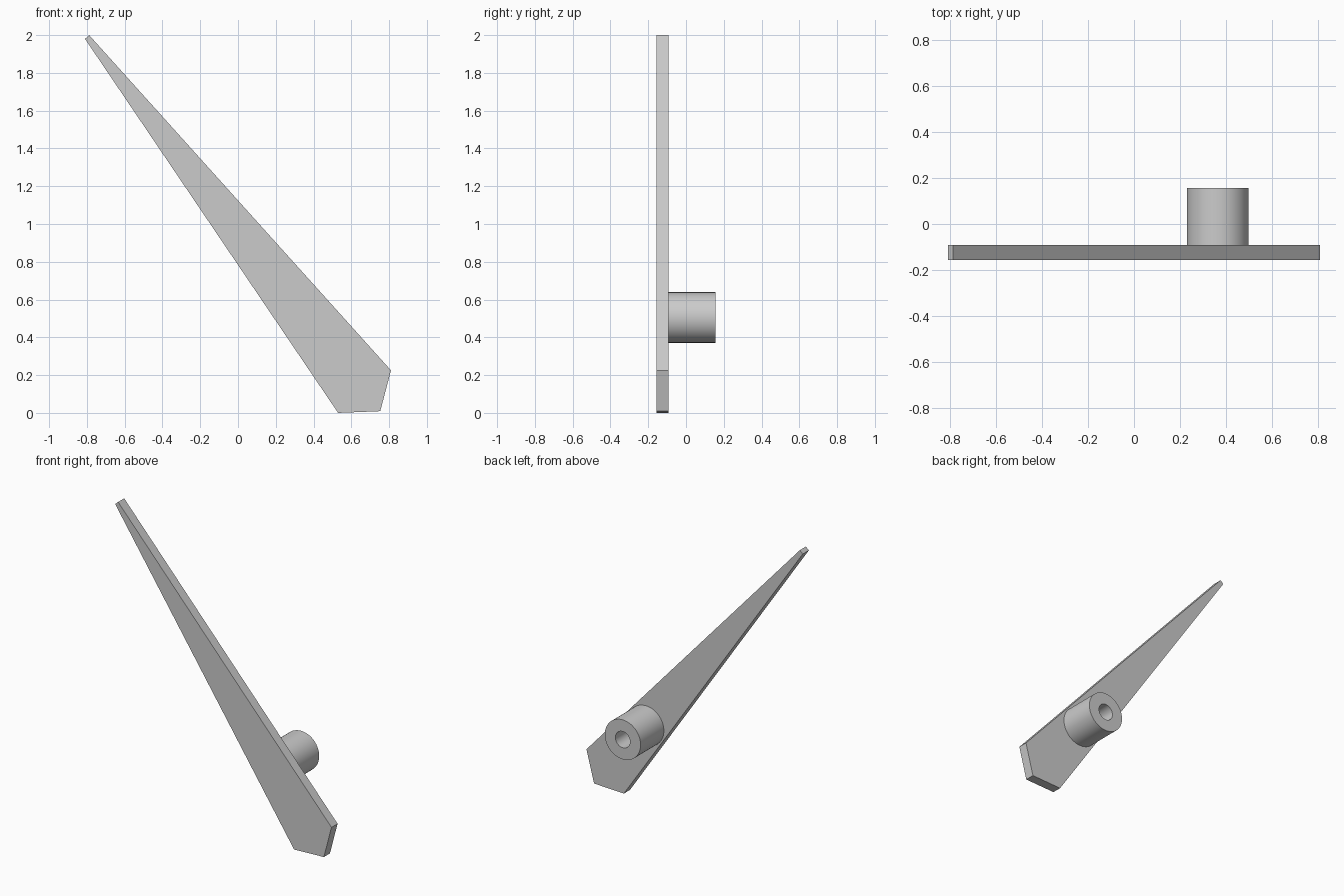
import bpy, bmesh, math
from mathutils import Matrix, Vector

cube = bpy.data.objects.get("Cube")
if cube:
    bpy.data.objects.remove(cube, do_unlink=True)

grey = bpy.data.materials.new("plain grey")
grey.use_nodes = True
colour = (0.6, 0.6, 0.6, 1)
grey.diffuse_color = colour
grey.node_tree.nodes["Principled BSDF"].inputs["Base Color"].default_value = colour

FRONT, PLATE_BACK, HUB_BACK = -0.157, -0.092, 0.157


def add_object(name, bm):
    bmesh.ops.recalc_face_normals(bm, faces=bm.faces)
    mesh = bpy.data.meshes.new(name)
    bm.to_mesh(mesh)
    bm.free()
    mesh.materials.append(grey)
    obj = bpy.data.objects.new(name, mesh)
    bpy.context.collection.objects.link(obj)
    return obj


# Tapered pointer blade: outline extruded through its thickness
outline = [(-0.81, 1.98), (0.53, 0.0), (0.753, 0.009), (0.81, 0.225), (-0.788, 2.0)]
bm = bmesh.new()
face = bm.faces.new([bm.verts.new((x, FRONT, z)) for x, z in outline])
extruded = bmesh.ops.extrude_face_region(bm, geom=[face], use_keep_orig=True)
bmesh.ops.translate(bm, vec=(0, PLATE_BACK - FRONT, 0),
                    verts=[v for v in extruded["geom"] if isinstance(v, bmesh.types.BMVert)])
add_object("pointer_blade", bm)

# Hollow mounting hub: rectangular section revolved about the y axis
centre = Vector((0.364, 0, 0.505))
outer, bore = 0.134, 0.055
section = [(bore, PLATE_BACK), (outer, PLATE_BACK), (outer, HUB_BACK), (bore, HUB_BACK)]
bm = bmesh.new()
ring = [bm.verts.new((r, y, 0)) for r, y in section]
edges = [bm.edges.new((ring[i], ring[(i + 1) % 4])) for i in range(4)]
bmesh.ops.spin(bm, geom=ring + edges, cent=(0, 0, 0), axis=(0, 1, 0),
               angle=math.tau, steps=64, use_merge=True)
bmesh.ops.remove_doubles(bm, verts=bm.verts, dist=0.0001)
bmesh.ops.transform(bm, matrix=Matrix.Translation(centre), verts=bm.verts)
hub = add_object("mounting_hub", bm)

bpy.ops.object.select_all(action="DESELECT")
hub.select_set(True)
bpy.context.view_layer.objects.active = hub
bpy.ops.object.shade_smooth_by_angle(angle=math.radians(30))
